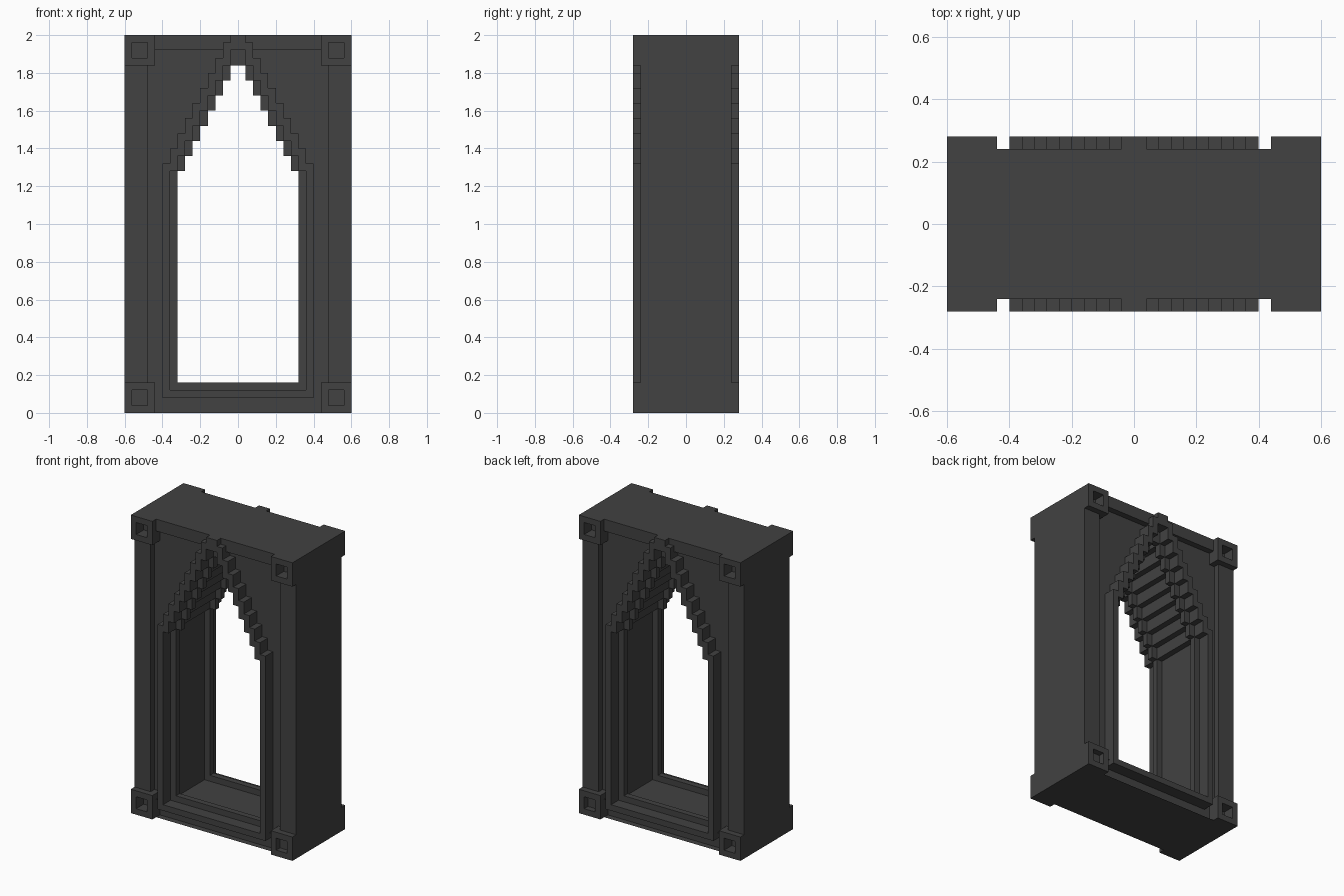
import bpy, bmesh, math
from mathutils import Matrix

if "Cube" in bpy.data.objects:
    bpy.data.objects.remove(bpy.data.objects["Cube"])

stone = bpy.data.materials.new("dark stone")
stone.diffuse_color = (0.054, 0.054, 0.054, 1)
stone.use_nodes = True
stone.node_tree.nodes["Principled BSDF"].inputs["Base Color"].default_value = stone.diffuse_color


def rect(x0, x1, z0, z1):
    return [(x0, z0), (x1, z0), (x1, z1), (x0, z1)]


def stepped_arch(half, bottom, spring, top):
    """Closed outline of a pointed arch whose sides climb in steps."""
    right = [(half, bottom), (half, spring)]
    x, z = half, spring
    while x > 0.05:
        x -= 0.04
        right.append((x, z))
        z = min(z + 0.08, top)
        right.append((x, z))
    return right + [(-px, pz) for px, pz in reversed(right)]


def plate(name, loops, y0, y1):
    """Flat outline with holes, extruded from y0 to y1."""
    curve = bpy.data.curves.new(name, 'CURVE')
    curve.dimensions = '2D'
    curve.fill_mode = 'BOTH'
    curve.extrude = (y1 - y0) / 2
    for loop in loops:
        s = curve.splines.new('POLY')
        s.points.add(len(loop) - 1)
        for p, (x, z) in zip(s.points, loop):
            p.co = (x, z, 0, 1)
        s.use_cyclic_u = True
    temp = bpy.data.objects.new(name + "_outline", curve)
    bpy.context.scene.collection.objects.link(temp)
    bpy.context.view_layer.update()
    deps = bpy.context.evaluated_depsgraph_get()
    mesh = bpy.data.meshes.new_from_object(temp.evaluated_get(deps))
    bpy.data.objects.remove(temp)
    mesh.transform(Matrix.Translation((0, (y0 + y1) / 2, 0)) @ Matrix.Rotation(math.pi / 2, 4, 'X'))
    bm = bmesh.new()
    bm.from_mesh(mesh)
    bmesh.ops.remove_doubles(bm, verts=bm.verts, dist=1e-4)
    bmesh.ops.recalc_face_normals(bm, faces=bm.faces)
    for f in bm.faces:
        f.smooth = False
        f.material_index = 0
    bm.to_mesh(mesh)
    bm.free()
    mesh.materials.clear()
    mesh.materials.append(stone)
    obj = bpy.data.objects.new(name, mesh)
    bpy.context.scene.collection.objects.link(obj)
    return obj


# Outlines
outer = rect(-0.6, 0.6, 0, 2)
opening = stepped_arch(0.32, 0.16, 1.28, 1.84)
inner_arch = stepped_arch(0.36, 0.12, 1.28, 1.92)
outer_arch = stepped_arch(0.40, 0.08, 1.32, 2.0)
panel = rect(-0.48, 0.48, 0.12, 1.92)
corners = [(sx * 0.52, z) for sx in (-1, 1) for z in (0.08, 1.92)]
sockets = [rect(x - 0.04, x + 0.04, z - 0.04, z + 0.04) for x, z in corners]

# Thick core, slightly wider inside than the opening
plate("wall_core", [outer, inner_arch], -0.16, 0.16)

# Same layers on the front and the back
for side, s in (("front", -1), ("back", 1)):
    def layer(name, loops, a, b):
        return plate(side + "_" + name, loops, min(s * a, s * b), max(s * a, s * b))

    layer("recessed_panel", [outer, opening], 0.16, 0.20)
    layer("border_frame", [outer, panel] + sockets, 0.20, 0.24)
    layer("arch_trim", [outer_arch, inner_arch], 0.20, 0.28)
    # Corner blocks with square sockets
    for i, ((x, z), socket) in enumerate(zip(corners, sockets)):
        block = rect(x - 0.08, x + 0.08, z - 0.08, z + 0.08)
        layer("corner_block_%d" % (i + 1), [block, socket], 0.20, 0.28)
